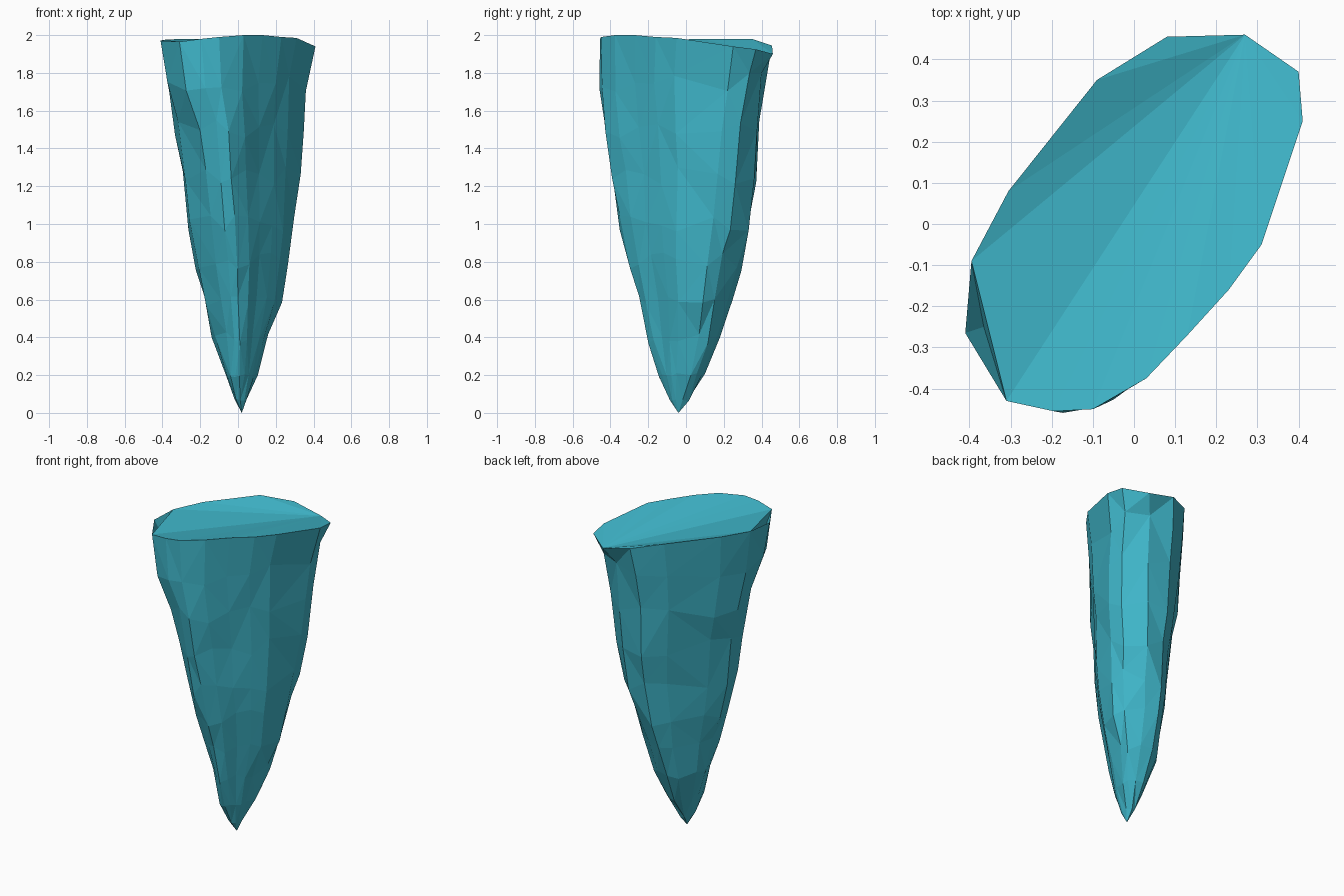
import bpy, bmesh, random
from mathutils import Vector

random.seed(11)
if "Cube" in bpy.data.objects:
    bpy.data.objects.remove(bpy.data.objects["Cube"])

# Broken rim of the shard, counter-clockwise
RIM = [Vector(p) for p in (
    (.41, .25, 1.94), (.40, .37, 1.925), (.27, .46, 1.9), (.08, .455, 1.945),
    (-.09, .35, 1.98), (-.305, .08, 1.98), (-.395, -.09, 1.975),
    (-.41, -.265, 1.97), (-.31, -.43, 1.965), (-.195, -.455, 1.98),
    (-.10, -.45, 1.99), (.03, -.375, 2), (.13, -.27, 2),
    (.23, -.16, 1.99), (.31, -.05, 1.985))]
SPIKE, BACK = 7, 2

# Height, then the extents across x, y and the two diagonals
RINGS = (
    (1.75, (-.375, .36), (-.46, .435), (-.495, .485), (-.295, .28)),
    (1.5, (-.335, .35), (-.435, .39), (-.42, .44), (-.275, .275)),
    (1.25, (-.295, .335), (-.395, .375), (-.37, .405), (-.24, .255)),
    (1.0, (-.265, .30), (-.355, .34), (-.32, .36), (-.21, .245)),
    (.8, (-.225, .265), (-.3, .295), (-.265, .31), (-.195, .22)),
    (.58, (-.18, .235), (-.25, .25), (-.21, .25), (-.17, .185)),
    (.4, (-.14, .16), (-.2, .18), (-.16, .185), (-.14, .155)),
    (.2, (-.06, .105), (-.145, .1), (-.12, .11), (-.07, .115)),
    (.07, (-.02, .045), (-.085, .02), (-.065, .03), (-.005, .075)))
AXES = [Vector(a).normalized() for a in ((1, 0, 0), (0, 1, 0), (1, 1, 0), (1, -1, 0))]


def fit(points, axis, low, high, power):
    """Move both ends along an axis to low and high; a high power spares the middle."""
    spans = [p.dot(axis) for p in points]
    a, b = min(spans), max(spans)
    for p, s in zip(points, spans):
        t = (s - a) / (b - a)
        p += axis * ((high - b) * t ** power + (low - a) * (1 - t) ** power)


def ring_points(height, extents):
    """A chipped cross-section shaped like the rim."""
    points = [Vector((p.x, p.y, 0)) * random.uniform(.965, 1) for p in RIM]
    pairs = list(zip(AXES, extents))
    for axis, (low, high) in pairs[2:]:
        fit(points, axis, low, high, 1)
    for _ in range(12):
        for axis, (low, high) in pairs:
            fit(points, axis, low, high, 3)
    wobble = min(.05, height * .08)
    for p in points:
        p.z = height + random.uniform(-wobble, wobble)
    return points


bm = bmesh.new()
count = len(RIM)
rows = [[bm.verts.new(p) for p in RIM]]
for height, *extents in RINGS:
    rows.append([bm.verts.new(p) for p in ring_points(height, extents)])

# Undercut chip below the back corner
chip = rows[1][BACK].co
chip.xy = chip.xy * .92

# Faceted side wall
walls = []
for upper, lower in zip(rows, rows[1:]):
    for i in range(count):
        j = (i + 1) % count
        walls.append(bm.faces.new((upper[i], lower[i], lower[j], upper[j])))

# Pointed tip
tip = bm.verts.new((.02, -.04, 0))
for i in range(count):
    bm.faces.new((rows[-1][i], tip, rows[-1][(i + 1) % count]))

# Sloping top facets, leaving out the splinter on the rim
rim = rows[0]
order = [(BACK + k) % count for k in range(count)]
top = [rim[i] for i in order if i != SPIKE]
for a, b in zip(top[1:], top[2:]):
    bm.faces.new((top[0], a, b))

# Narrow hollow behind the splinter
hollow = bm.verts.new((-.365, -.25, 1.88))
before, spike, after = rim[SPIKE - 1:SPIKE + 2]
for a, b in ((before, spike), (spike, after), (after, before)):
    bm.faces.new((a, b, hollow))

bmesh.ops.triangulate(bm, faces=walls, quad_method='SHORT_EDGE')

# Fewer, larger facets towards the tip
lower_part = [v for row in rows[6:] for v in row]
bmesh.ops.remove_doubles(bm, verts=lower_part, dist=.022)
bmesh.ops.recalc_face_normals(bm, faces=bm.faces)
mesh = bpy.data.meshes.new("crystal_shard")
bm.to_mesh(mesh)
bm.free()

# Single teal colour
teal = bpy.data.materials.new("teal crystal")
teal.use_nodes = True
colour = (.05, .47, .59, 1)
teal.diffuse_color = colour
teal.node_tree.nodes["Principled BSDF"].inputs["Base Color"].default_value = colour
mesh.materials.append(teal)

shard = bpy.data.objects.new("crystal_shard", mesh)
bpy.context.collection.objects.link(shard)
